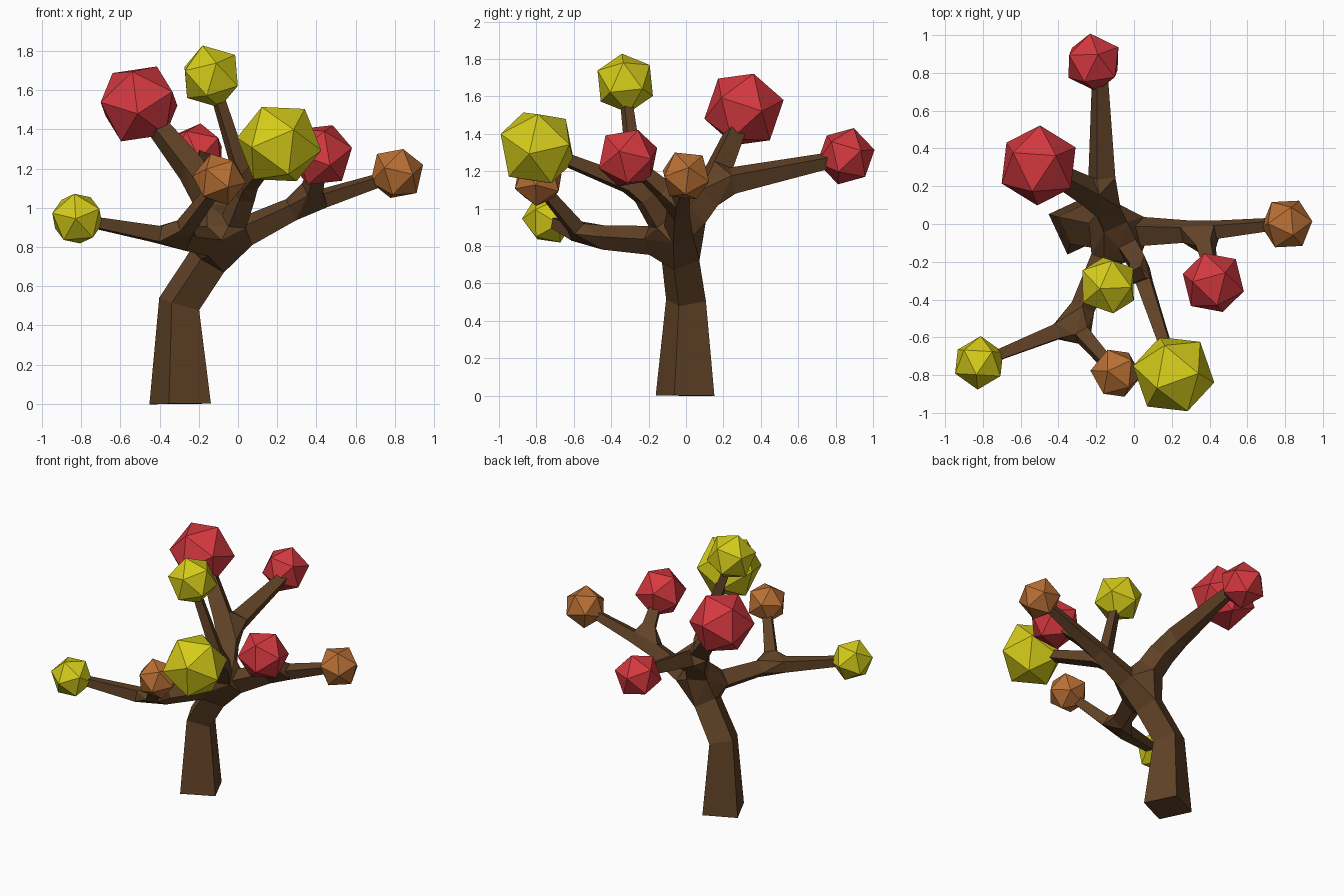
import bpy, bmesh, math
from mathutils import Vector, Matrix

if "Cube" in bpy.data.objects:
    bpy.data.objects.remove(bpy.data.objects["Cube"])

ROLL = math.radians(25)
UP = Vector((0, 0, 1))


def material(name, rgb):
    m = bpy.data.materials.new(name)
    m.diffuse_color = (*rgb, 1)
    m.use_nodes = True
    m.node_tree.nodes["Principled BSDF"].inputs["Base Color"].default_value = m.diffuse_color
    return m


bark = material("bark", (0.12, 0.055, 0.02))
colours = {
    "red": material("red", (0.66, 0.04, 0.05)),
    "yellow": material("yellow", (0.66, 0.60, 0.01)),
    "orange": material("orange", (0.48, 0.16, 0.035)),
}

bm = bmesh.new()


def square(co, r, tangent):
    """Four corners of a square section, rolled like the trunk and turned to the tangent."""
    q = UP.rotation_difference(tangent)
    a = q @ Vector((math.cos(ROLL), math.sin(ROLL), 0)) * r
    b = q @ Vector((-math.sin(ROLL), math.cos(ROLL), 0)) * r
    return [co + a + b, co - a + b, co - a - b, co + a - b]


def limb(*nodes, cap_start=False, cap_end=False):
    """Square tube through (x, y, z, radius) nodes; returns its first and last section."""
    pts = [Vector(n[:3]) for n in nodes]
    rings = []
    for i, p in enumerate(pts):
        t = Vector()
        if i > 0:
            t += (p - pts[i - 1]).normalized()
        if i < len(pts) - 1:
            t += (pts[i + 1] - p).normalized()
        rings.append([bm.verts.new(c) for c in square(p, nodes[i][3], t.normalized())])
    for r0, r1 in zip(rings, rings[1:]):
        for k in range(4):
            j = (k + 1) % 4
            bm.faces.new((r0[k], r0[j], r1[j], r1[k]))
    if cap_start:
        bm.faces.new(rings[0][::-1])
    if cap_end:
        bm.faces.new(rings[-1])
    return [[v.co.copy() for v in r] for r in (rings[0], rings[-1])]


def fork(*sections):
    """Convex knot that joins limb sections."""
    verts = [bm.verts.new(c) for s in sections for c in s]
    bmesh.ops.convex_hull(bm, input=verts)
    loose = [v for v in verts if v.is_valid and not v.link_faces]
    bmesh.ops.delete(bm, geom=loose, context='VERTS')


# Trunk and the four main limbs
trunk = limb((-.295, -.005, 0, .118), (-.30, 0, .51, .08), (-.155, -.03, .73, .076),
             cap_start=True)
left = limb((-.155, -.19, .83, .055), (-.27, -.44, .845, .046))
right = limb((.04, -.04, .88, .058), (.27, -.04, .99, .045))
back = limb((-.12, .03, .97, .068), (-.15, .10, 1.06, .064))
front = limb((-.02, -.14, .93, .05), (.03, -.22, 1.06, .044))
fork(trunk[1], left[0], right[0], back[0], front[0])

# Each main limb splits into two twigs
splits = [
    (left, ((-.41, -.57, .865, .04), (-.76, -.71, .93, .026)),
           ((-.27, -.59, .90, .038), (-.12, -.76, 1.10, .028))),
    (right, ((.44, -.03, 1.05, .038), (.75, 0, 1.15, .026)),
            ((.38, -.12, 1.10, .042), (.415, -.27, 1.23, .03))),
    (back, ((-.17, .25, 1.15, .054), (-.18, .78, 1.26, .032)),
           ((-.24, .17, 1.20, .056), (-.44, .28, 1.45, .04))),
    (front, ((.02, -.27, 1.17, .034), (-.12, -.325, 1.62, .024)),
            ((.055, -.31, 1.13, .04), (.185, -.70, 1.285, .028))),
]
for main, twig_a, twig_b in splits:
    a = limb(*twig_a, cap_end=True)
    b = limb(*twig_b, cap_end=True)
    fork(main[1], a[0], b[0])

bmesh.ops.recalc_face_normals(bm, faces=bm.faces[:])
mesh = bpy.data.meshes.new("trunk_and_branches")
bm.to_mesh(mesh)
bm.free()
mesh.materials.append(bark)
bpy.context.collection.objects.link(bpy.data.objects.new("trunk_and_branches", mesh))

# Faceted foliage balls: colour, centre, radius, outward twig direction
balls = [
    ("yellow", (-.82, -.735, .945), .142, (-.9, -.4, .2)),
    ("orange", (-.095, -.79, 1.145), .138, (.5, -.55, .7)),
    ("orange", (.81, 0, 1.175), .142, (.9, .1, .3)),
    ("red", (.42, -.31, 1.27), .172, (.1, -.6, .6)),
    ("red", (-.215, .855, 1.28), .158, (-.1, .9, .2)),
    ("red", (-.505, .31, 1.53), .218, (-.6, .3, .7)),
    ("yellow", (-.137, -.325, 1.67), .165, (-.25, -.1, .9)),
    ("yellow", (.21, -.795, 1.325), .222, (.3, -.8, .3)),
]
for i, (colour, centre, radius, direction) in enumerate(balls):
    b = bmesh.new()
    turn = UP.rotation_difference(Vector(direction).normalized()).to_matrix().to_4x4()
    bmesh.ops.create_icosphere(b, subdivisions=1, radius=radius,
                               matrix=Matrix.Translation(centre) @ turn)
    name = f"foliage_{colour}_{i + 1}"
    me = bpy.data.meshes.new(name)
    b.to_mesh(me)
    b.free()
    me.materials.append(colours[colour])
    bpy.context.collection.objects.link(bpy.data.objects.new(name, me))
